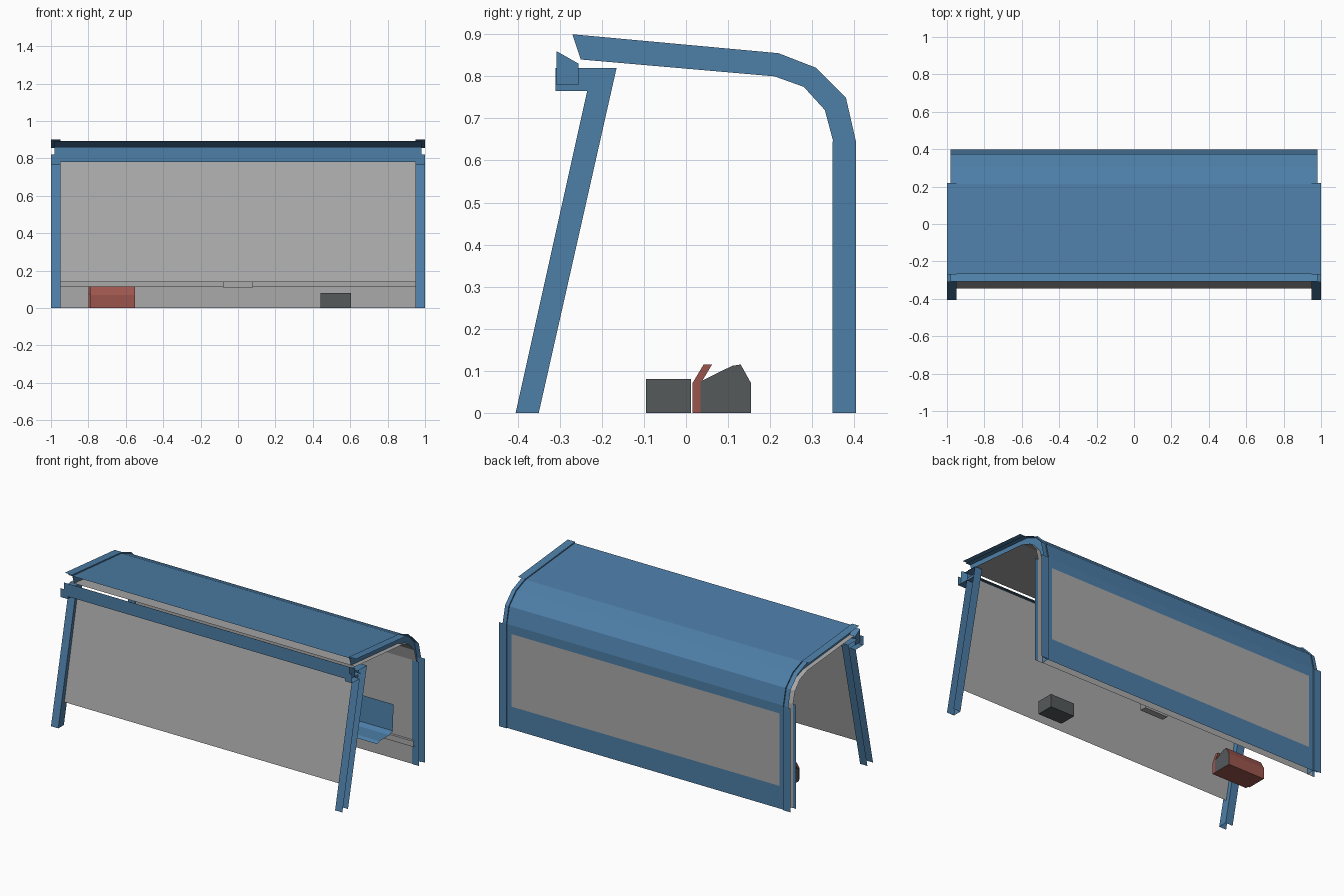
import bpy

if "Cube" in bpy.data.objects:
    bpy.data.objects.remove(bpy.data.objects["Cube"])


def material(name, rgb):
    m = bpy.data.materials.new(name)
    m.use_nodes = True
    m.diffuse_color = (*rgb, 1)
    for node in m.node_tree.nodes:
        if node.type == "BSDF_PRINCIPLED":
            node.inputs["Base Color"].default_value = (*rgb, 1)
            node.inputs["Roughness"].default_value = 0.7
    return m


BLUE = material("painted blue", (0.075, 0.21, 0.39))
GREY = material("light grey", (0.40, 0.40, 0.40))
DARK = material("dark grey", (0.09, 0.10, 0.105))
RED = material("brick red", (0.33, 0.09, 0.075))


def build(name, verts, faces, mats, indices=None):
    mesh = bpy.data.meshes.new(name)
    mesh.from_pydata(verts, [], faces)
    for m in mats:
        mesh.materials.append(m)
    if indices:
        for poly, i in zip(mesh.polygons, indices):
            poly.material_index = i
    mesh.update()
    obj = bpy.data.objects.new(name, mesh)
    bpy.context.collection.objects.link(obj)
    return obj


def sheet(name, path, x0, x1, mat):
    """Thin folded sheet: a (y, z) path swept along x."""
    n = len(path)
    verts = [(x, y, z) for x in (x0, x1) for y, z in path]
    faces = [(i, i + n, i + n + 1, i + 1) for i in range(n - 1)]
    return build(name, verts, faces, [mat])


def plate(name, outline, x, mat):
    """Flat plate facing sideways at a given x."""
    return build(name, [(x, y, z) for y, z in outline],
                 [tuple(range(len(outline)))], [mat])


def prism(name, outline, x0, x1, mat, end_mat):
    """Solid (y, z) outline swept along x, with its own end colour."""
    n = len(outline)
    verts = [(x, y, z) for x in (x0, x1) for y, z in outline]
    faces = [(i, (i + 1) % n, (i + 1) % n + n, i + n) for i in range(n)]
    faces += [tuple(reversed(range(n))), tuple(range(n, 2 * n))]
    return build(name, verts, faces, [mat, end_mat], [0] * n + [1, 1])


# Roof and back profiles, from the front edge to the top of the back wall
outer = [(-.27, .90), (.22, .855), (.31, .82), (.38, .75), (.404, .645)]
inner = [(-.25, .84), (.21, .80), (.28, .775), (.33, .72), (.35, .645)]
skin = [(-.268, .892), (.215, .849), (.305, .813), (.373, .745), (.397, .645)]
W = .98

sheet("roof_skin", skin, -W, W, BLUE)
sheet("inner_lining", inner + [(.35, 0)], -W, W, GREY)

# Back wall with a large window set into a blue border
xs, zs = [-W, -.92, .92, W], [0, .14, .59, .645]
build("back_wall", [(x, .397, z) for z in zs for x in xs],
      [(r * 4 + c + 1, r * 4 + c, r * 4 + c + 4, r * 4 + c + 5)
       for r in range(3) for c in range(3)],
      [BLUE, GREY], [int(r == 1 and c == 1) for r in range(3) for c in range(3)])

# Front panel and fascia
sheet("front_panel", [(-.345, .14), (-.21, .79)], -.95, .95, GREY)
sheet("fascia", [(-.20, .78), (-.308, .78), (-.308, .86), (-.255, .83)],
      -W, W, BLUE)

# End frames: channels that open outwards
foot_a, foot_b = (-.405, 0), (-.35, 0)
top_a, top_b = (-.235, .765), (-.165, .82)
for side, tag in ((1, "left"), (-1, "right")):
    web, edge = .95 * side, side
    plate(f"front_post_web_{tag}", [foot_a, foot_b, top_b, top_a], web, BLUE)
    sheet(f"front_post_outer_flange_{tag}", [foot_a, top_a], web, edge, BLUE)
    sheet(f"front_post_inner_flange_{tag}", [foot_b, top_b], web, edge, BLUE)
    plate(f"header_web_{tag}",
          [(-.31, .765), top_a, top_b, (-.255, .82), (-.31, .82)], web, BLUE)
    sheet(f"header_flange_{tag}", [top_a, (-.31, .765), (-.31, .82)],
          web, edge, BLUE)
    sheet(f"header_top_{tag}", [(-.255, .82), top_b], web, edge, BLUE)
    plate(f"fascia_end_{tag}", [(-.308, .78), (-.308, .86), (-.255, .83),
                                (-.255, .78)], W * side, BLUE)
    plate(f"back_post_web_{tag}", [(.348, 0), (.404, 0), outer[4], (.348, .645)],
          web, BLUE)
    for y, part in ((.404, "outer"), (.348, "inner")):
        sheet(f"back_post_{part}_flange_{tag}", [(y, 0), (y, .645)],
              web, edge, BLUE)
    for i in range(4):
        plate(f"arch_web_{i}_{tag}",
              [outer[i], outer[i + 1], inner[i + 1], inner[i]], web, BLUE)
    sheet(f"roof_trim_{tag}", outer[:2], web, edge, BLUE)

# Bench on its wall rail, with a central bracket
sheet("bench", [(.34, .34), (.33, .18), (.30, .165), (.20, .165), (.18, .155)],
      -.83, .83, BLUE)
sheet("bench_rail", [(.35, .15), (.335, .15), (.335, .115), (.35, .115)],
      -.97, .97, GREY)
sheet("bench_bracket", [(.15, .165), (.15, .11), (.19, .11), (.19, .165)],
      -.08, .08, GREY)

# Small dark box on the floor
prism("floor_box", [(-.095, 0), (.012, 0), (.012, .08), (-.095, .08)],
      .44, .605, DARK, DARK)

# Red bin with grey ends and a raised front lip
prism("bin_body", [(.035, 0), (.155, 0), (.155, .07), (.13, .115),
                   (.11, .112), (.035, .075)], -.80, -.55, RED, DARK)
prism("bin_front", [(.015, 0), (.035, 0), (.035, .07), (.062, .115),
                    (.042, .115), (.015, .07)], -.79, -.55, RED, RED)
